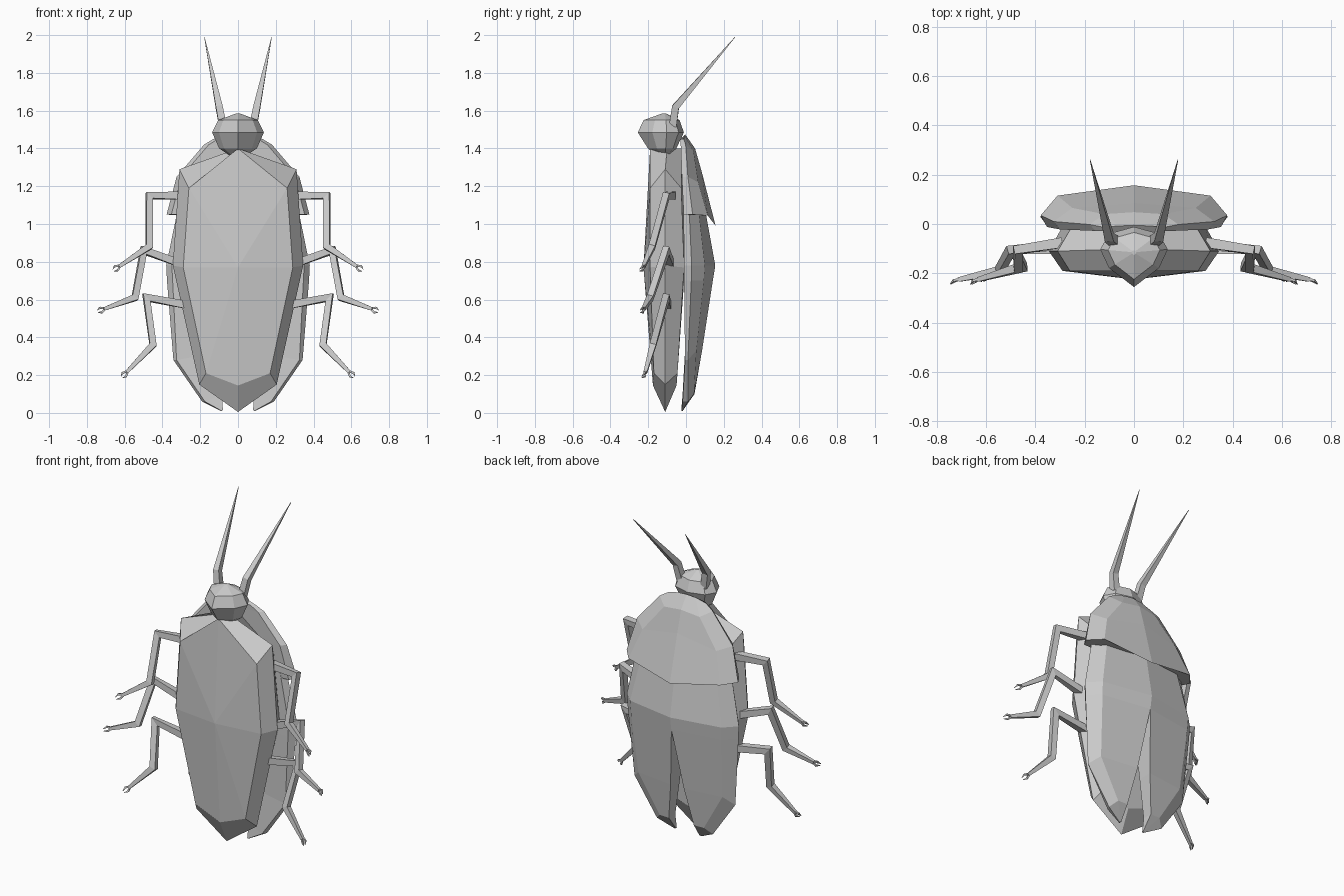
import bpy, bmesh
from mathutils import Vector as V

if "Cube" in bpy.data.objects:
    bpy.data.objects.remove(bpy.data.objects["Cube"])


def build(name, bm, mirror=False):
    bmesh.ops.remove_doubles(bm, verts=bm.verts, dist=0.0005)
    bmesh.ops.recalc_face_normals(bm, faces=bm.faces)
    if mirror:  # drop the hidden wall on the centre plane
        wall = [f for f in bm.faces if all(abs(v.co.x) < 1e-4 for v in f.verts)]
        bmesh.ops.delete(bm, geom=wall, context='FACES')
    me = bpy.data.meshes.new(name)
    bm.to_mesh(me)
    bm.free()
    ob = bpy.data.objects.new(name, me)
    bpy.context.collection.objects.link(ob)
    if mirror:
        m = ob.modifiers.new("Mirror", 'MIRROR')
        m.use_clip = True
    return ob


def loft(bm, rings):
    """Skin closed rings of equal length and cap both ends."""
    vs = [[bm.verts.new(p) for p in r] for r in rings]
    n = len(vs[0])
    for a, b in zip(vs, vs[1:]):
        for i in range(n):
            j = (i + 1) % n
            bm.faces.new((a[i], a[j], b[j], b[i]))
    bm.faces.new(vs[0])
    bm.faces.new(vs[-1])


def tube(bm, path, radii, ref):
    """Mitred square tube along a path."""
    pts, ref, rings = [V(p) for p in path], V(ref), []
    for i, (p, r) in enumerate(zip(pts, radii)):
        a = (p - pts[i - 1]).normalized() if i else None
        b = (pts[i + 1] - p).normalized() if i + 1 < len(pts) else None
        d = ((a or b) + (b or a)).normalized()
        u = d.cross(ref).normalized()
        w = u.cross(d).normalized()
        k = r / max(d.dot(a or b), 0.6)
        rings.append([p + u * k * s + w * r * t
                      for s, t in ((1, 1), (-1, 1), (-1, -1), (1, -1))])
    loft(bm, rings)


def full(half):
    """Complete a half section, given from x=0 to x=0, with its mirror."""
    return half + [(-x, y, z) for x, y, z in half[-2:0:-1]]


# Body: belly panel, bevelled rim, back panel
rim = full([(0, -.10, 1.40), (.31, -.11, 1.29), (.345, -.11, .78), (.205, -.11, .15), (0, -.11, .005)])
belly = full([(0, -.19, 1.40), (.26, -.19, 1.19), (.29, -.19, .77), (.17, -.17, .21), (0, -.175, .145)])
back = full([(0, -.02, 1.40), (.26, -.025, 1.19), (.29, -.01, .77), (.17, -.045, .21), (0, -.05, .145)])
bm = bmesh.new()
loft(bm, [belly, rim, back])
caps = [f for f in bm.faces if len(f.verts) == 8]
for f, y in zip(caps, (-.225, -.005)):
    bmesh.ops.poke(bm, faces=[f])
for v in bm.verts:
    if abs(v.co.x) < .01 and .6 < v.co.z < 1:
        v.co.y = -.225 if v.co.y < -.1 else -.005
        v.co.z = .77
build("body", bm)

# Head: faceted ball, pointed at the front
section = full([(0, -1.15, 0), (.74, -.52, 0), (1, .1, 0), (.74, .62, 0), (0, .85, 0)])
bm = bmesh.new()
loft(bm, [[(x * sx, -.115 + y * sy, z) for x, y, _ in section]
          for z, sx, sy in ((1.36, .04, .03), (1.40, .10, .075), (1.485, .137, .122),
                            (1.55, .105, .095), (1.585, .01, .01))])
build("head", bm)

# Antennae
bm = bmesh.new()
tube(bm, [(.08, -.07, 1.52), (.10, -.055, 1.62), (.178, .26, 1.99)], [.02, .018, .001], (1, 0, 0))
build("antennae", bm, True)

# Legs with forked claws
legs = {
    "front_legs": [(.29, -.075, 1.15), (.47, -.105, 1.15), (.47, -.18, .88), (.63, -.225, .775)],
    "middle_legs": [(.30, -.085, .79), (.50, -.105, .86), (.545, -.19, .61), (.71, -.225, .55)],
    "rear_legs": [(.26, -.10, .57), (.485, -.105, .61), (.45, -.175, .36), (.59, -.215, .215)],
}
for name, path in legs.items():
    bm = bmesh.new()
    tube(bm, path, [.021, .017, .017, .009], (0, 1, 0))
    foot = V(path[3])
    d = (foot - V(path[2])).normalized()
    side = d.cross(V((0, 1, 0))).normalized()
    for s in (1, -1):
        a = foot + side * s * .006
        tube(bm, [a, a + d * .018 + side * s * .007, a + d * .036 + V((0, -.012, 0))],
             [.005, .005, .001], (0, 1, 0))
    build(name, bm, True)

# Wing cases: inner ridge, flat panel, bevelled edge, flat underside
# (z, inner x, ridge y, panel x, panel y, edge x, edge y, front x, front y, edge z)
wing = [
    (1.22, 0, .075, .22, .05, .29, .01, .27, -.015, 1.22),
    (.78, 0, .155, .31, .10, .38, .03, .35, -.01, .78),
    (.70, 0, .142, .307, .094, .376, .028, .346, -.01, .70),
    (.33, .045, .085, .285, .055, .342, .01, .325, -.005, .28),
    (.10, .085, .045, .15, .042, .19, .01, .175, -.018, .06),
    (.015, .08, -.015, .085, -.015, .09, -.018, .085, -.025, .01),
]
bm = bmesh.new()
loft(bm, [[(ix, ry, z), (px, py, z), (ex, ey, ez), (fx, fy, ez), (ix, fy, z)]
          for z, ix, ry, px, py, ex, ey, fx, fy, ez in wing])
build("wing_cases", bm, True)

# Neck shield overlapping the wing cases
# (ridge z, ridge y, panel x, panel y, panel z, edge x, edge y, edge z, front y)
shield = [
    (1.475, -.005, .06, -.008, 1.47, .13, -.012, 1.45, -.03),
    (1.40, .048, .12, .04, 1.385, .18, -.002, 1.42, -.028),
    (1.27, .085, .25, .065, 1.22, .325, .01, 1.25, -.022),
    (.99, .157, .31, .115, 1.045, .378, .035, 1.05, -.012),
]
bm = bmesh.new()
loft(bm, [full([(0, ry, rz), (px, py, pz), (ex, ey, ez), (ex - .025, fy, ez), (0, fy, ez)])
          for rz, ry, px, py, pz, ex, ey, ez, fy in shield])
build("neck_shield", bm)
